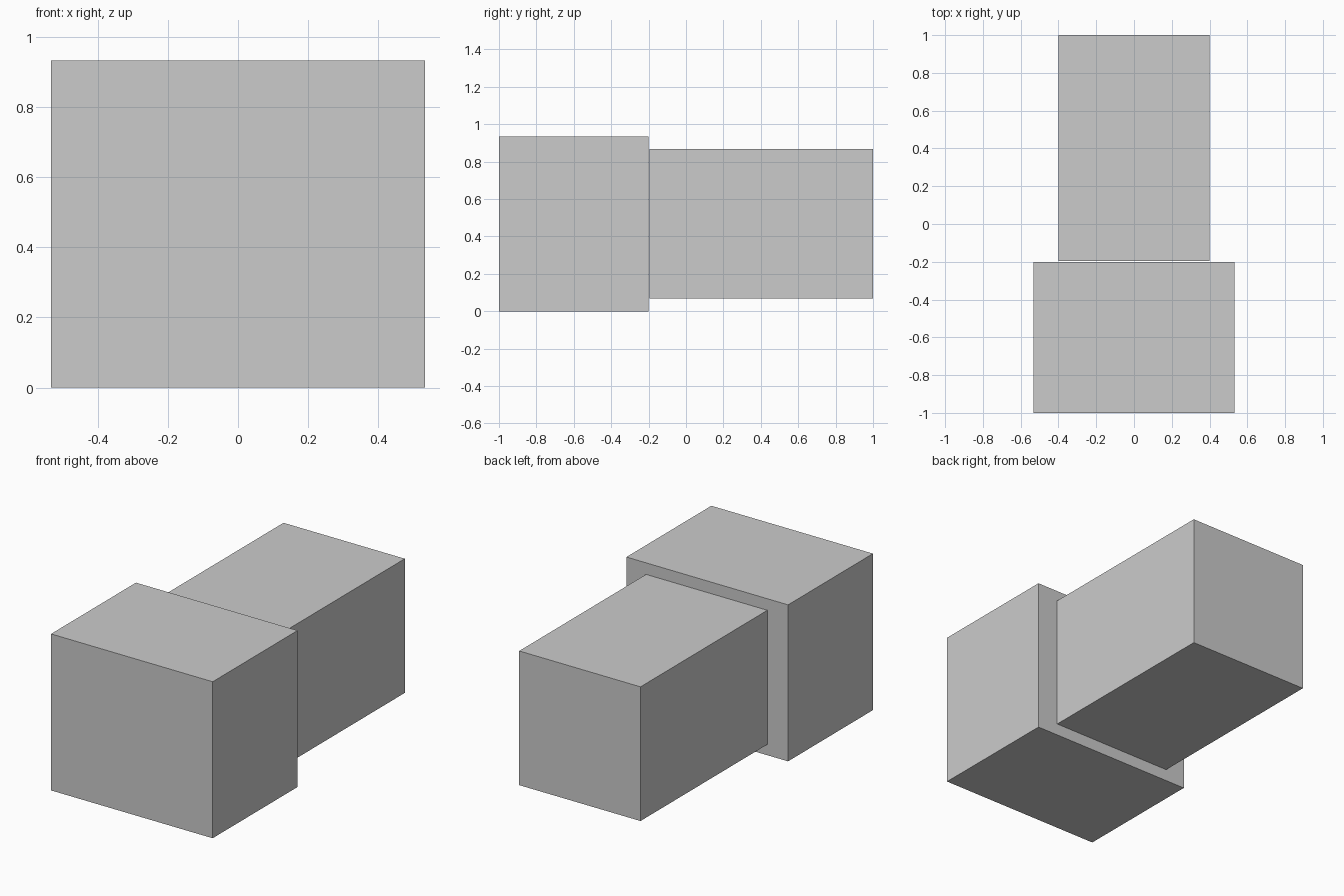
import bpy

if "Cube" in bpy.data.objects:
    bpy.data.objects.remove(bpy.data.objects["Cube"])


def box(name, x, y, z):
    """Axis-aligned box from (min, max) ranges."""
    bpy.ops.mesh.primitive_cube_add(size=1)
    ob = bpy.context.object
    ob.name = name
    ob.location = [(a + b) / 2 for a, b in (x, y, z)]
    ob.scale = [b - a for a, b in (x, y, z)]
    bpy.ops.object.transform_apply(location=True, rotation=False, scale=True)
    return ob


# Wide block at the front
box("front_block", (-0.533, 0.533), (-1.0, -0.2), (0.0, 0.933))

# Slimmer, longer block behind it, raised and set a hair apart
box("rear_block", (-0.4, 0.4), (-0.195, 1.0), (0.067, 0.867))
